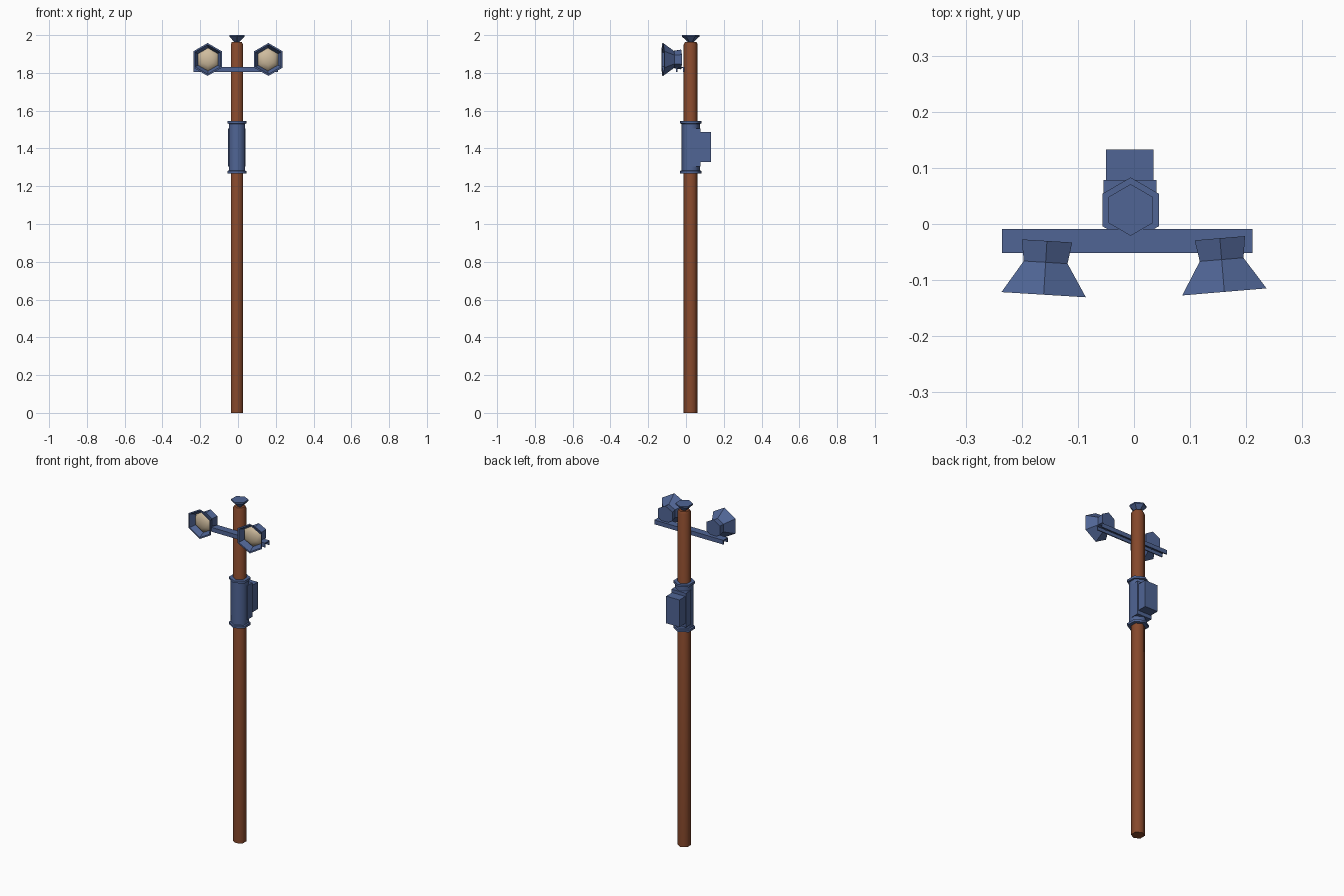
import bpy, bmesh, math
from mathutils import Matrix, Vector

if "Cube" in bpy.data.objects:
    bpy.data.objects.remove(bpy.data.objects["Cube"])

CX, CY = -0.006, 0.025   # pole axis


def material(name, rgb):
    m = bpy.data.materials.new(name)
    m.diffuse_color = (*rgb, 1)
    m.use_nodes = True
    m.node_tree.nodes["Principled BSDF"].inputs["Base Color"].default_value = m.diffuse_color
    return m


BROWN = material("rust brown", (0.24, 0.066, 0.025))
BLUE = material("steel blue", (0.08, 0.13, 0.30))
CREAM = material("lens cream", (0.62, 0.50, 0.34))


def finish(name, bm, mat, smooth=None):
    bmesh.ops.recalc_face_normals(bm, faces=bm.faces)
    me = bpy.data.meshes.new(name)
    bm.to_mesh(me)
    bm.free()
    ob = bpy.data.objects.new(name, me)
    bpy.context.collection.objects.link(ob)
    me.materials.append(mat)
    if smooth:
        bpy.ops.object.select_all(action='DESELECT')
        ob.select_set(True)
        bpy.context.view_layer.objects.active = ob
        bpy.ops.object.shade_smooth_by_angle(angle=math.radians(smooth))
    return ob


def hex_lathe(name, profile, mat, matrix, smooth=None, sides=6):
    """Six-sided turned shape from (radius, height) pairs, capped at both ends."""
    bm = bmesh.new()
    rings = []
    for r, h in profile:
        ring = []
        for i in range(sides):
            a = math.pi / 2 + i * math.tau / sides
            ring.append(bm.verts.new((r * math.cos(a), r * math.sin(a), h)))
        rings.append(ring)
    for a, b in zip(rings, rings[1:]):
        for i in range(sides):
            j = (i + 1) % sides
            bm.faces.new((a[i], a[j], b[j], b[i]))
    bm.faces.new(rings[0])
    bm.faces.new(rings[-1])
    bm.transform(matrix)
    return finish(name, bm, mat, smooth)


def box(name, lo, hi, mat):
    lo, hi = Vector(lo), Vector(hi)
    bm = bmesh.new()
    bmesh.ops.create_cube(bm, size=1)
    for v in bm.verts:
        v.co = Vector([(lo[k] + hi[k]) / 2 + v.co[k] * (hi[k] - lo[k]) for k in range(3)])
    return finish(name, bm, mat)


axis = Matrix.Translation((CX, CY, 0))

# Pole and the flared cap on top
hex_lathe("pole", [(0.037, 0), (0.037, 1.95), (0.031, 1.963)], BROWN, axis, 62)
hex_lathe("top_cap", [(0.014, 1.955), (0.014, 1.962), (0.046, 1.992), (0.046, 2.0)], BLUE, axis)

# Sleeve with end flanges
hex_lathe("sleeve", [(0.058, 1.268), (0.058, 1.281), (0.049, 1.283),
                     (0.049, 1.53), (0.058, 1.532), (0.058, 1.545)], BLUE, axis, 62)

# Control box on the back
box("box_mount", (-0.054, 0.03, 1.305), (0.04, 0.078, 1.505), BLUE)
box("control_box", (-0.05, 0.07, 1.327), (0.035, 0.133, 1.486), BLUE)

# Crossbar: channel open at the bottom
bm = bmesh.new()
y0, y1, zb, zt, t = -0.052, -0.009, 1.806, 1.831, 0.006
section = [(y0, zb), (y0, zt), (y1, zt), (y1, zb), (y1 - t, zb),
           (y1 - t, zt - t), (y0 + t, zt - t), (y0 + t, zb)]
face = bm.faces.new([bm.verts.new((-0.235, y, z)) for y, z in section])
ext = bmesh.ops.extrude_face_region(bm, geom=[face], use_keep_orig=True)
bmesh.ops.translate(bm, vec=(0.446, 0, 0),
                    verts=[g for g in ext["geom"] if isinstance(g, bmesh.types.BMVert)])
finish("crossbar", bm, BLUE)

# Two floodlights, turned slightly outwards; local +z points backwards
for side, x, y, turn in (("left", -0.161, -0.126, -3.5), ("right", 0.161, -0.121, 4.8)):
    m = (Matrix.Translation((x, y, 1.871)) @ Matrix.Rotation(math.radians(turn), 4, 'Z')
         @ Matrix.Rotation(math.radians(-90), 4, 'X'))
    hex_lathe(side + "_lamp_shade", [(0.06, 0.036), (0.078, 0), (0.087, 0), (0.045, 0.058)],
              BLUE, m, 50)
    hex_lathe(side + "_lamp_housing", [(0.045, 0.057), (0.052, 0.096)], BLUE, m, 40)
    hex_lathe(side + "_lamp_lens", [(0.061, 0.035), (0.052, 0.024), (0.032, 0.015), (0.01, 0.012)],
              CREAM, m, 62)
